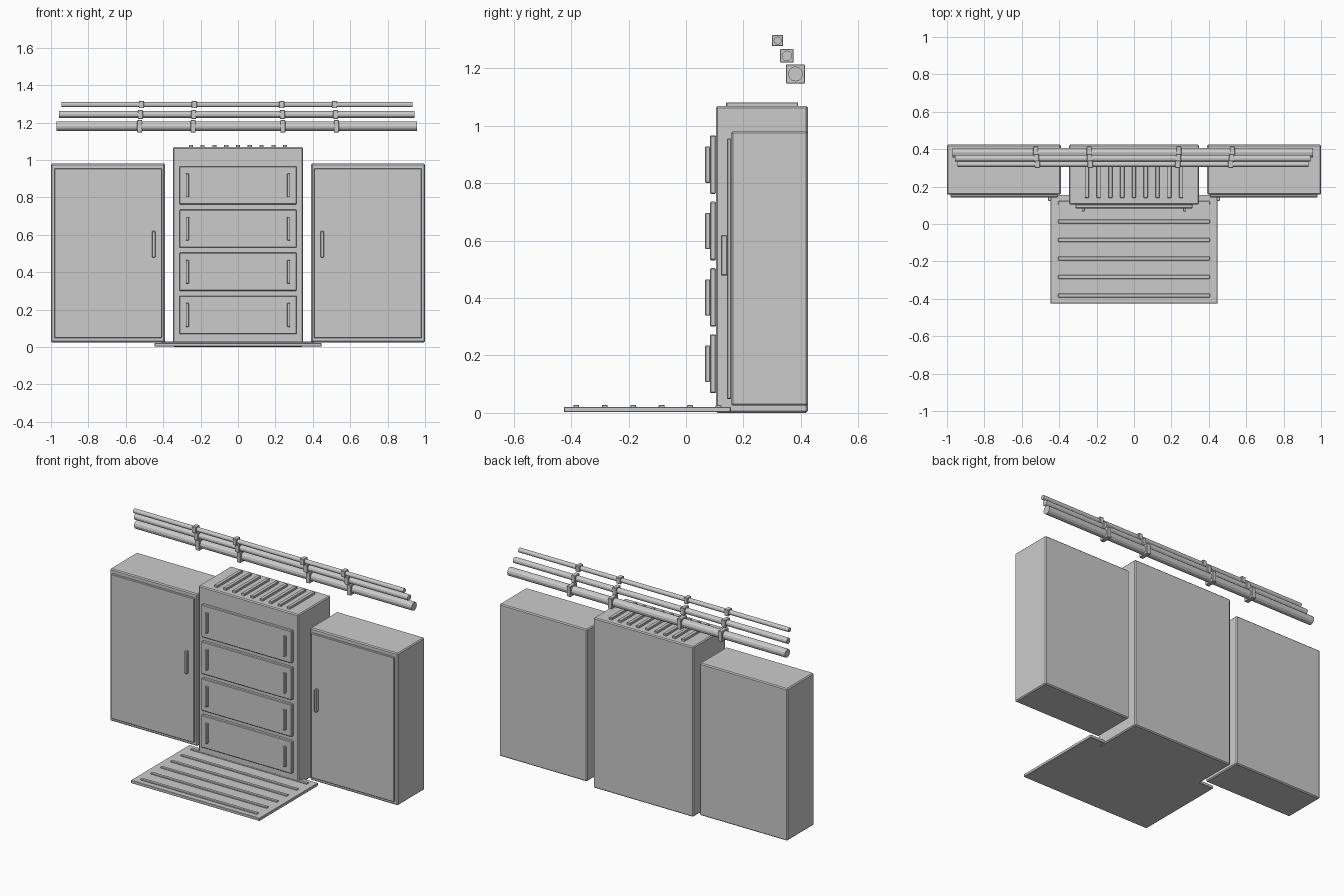
import bpy, bmesh, math
from mathutils import Matrix

if "Cube" in bpy.data.objects:
    bpy.data.objects.remove(bpy.data.objects["Cube"])


def finish(name, bm, bevel=0.0):
    me = bpy.data.meshes.new(name)
    bm.to_mesh(me)
    bm.free()
    ob = bpy.data.objects.new(name, me)
    bpy.context.collection.objects.link(ob)
    if bevel:
        mod = ob.modifiers.new("edge_bevel", 'BEVEL')
        mod.width = bevel
        mod.segments = 1
    return ob


def box(name, x, y, z, bevel=0.0):
    """Box from (min, max) ranges on each axis."""
    bm = bmesh.new()
    bmesh.ops.create_cube(bm, size=1)
    for v in bm.verts:
        for i, (lo, hi) in enumerate((x, y, z)):
            v.co[i] = hi if v.co[i] > 0 else lo
    return finish(name, bm, bevel)


def pipe(name, x0, x1, y, z, r):
    bm = bmesh.new()
    m = Matrix.Translation(((x0 + x1) / 2, y, z)) @ Matrix.Rotation(math.pi / 2, 4, 'Y')
    bmesh.ops.create_cone(bm, cap_ends=True, segments=12, radius1=r, radius2=r,
                          depth=x1 - x0, matrix=m)
    return finish(name, bm)


def span(c, half):
    return (c - half, c + half)


# central cabinet
box("main_cabinet", (-0.347, 0.347), (0.104, 0.424), (0.0, 1.068), 0.006)

# drawers with two upright handles each
for i in range(4):
    zc = 0.171 + 0.231 * i
    box(f"drawer_{i}", (-0.314, 0.314), (0.083, 0.105), span(zc, 0.102), 0.004)
    for side in (-1, 1):
        box(f"drawer_handle_{i}", span(side * 0.271, 0.008), (0.067, 0.084),
            span(zc, 0.063), 0.002)

# vent slats on top
for i in range(9):
    box(f"vent_slat_{i}", span(-0.252 + 0.063 * i, 0.011), (0.14, 0.39), (1.066, 1.081), 0.002)

# side cabinets with door and handle
for side, label in ((-1, "left"), (1, "right")):
    def mirrored(a, b):
        return tuple(sorted((side * a, side * b)))
    box(f"{label}_cabinet", mirrored(0.391, 1.0), (0.157, 0.424), (0.025, 0.98), 0.006)
    box(f"{label}_door", mirrored(0.407, 0.982), (0.143, 0.158), (0.048, 0.955), 0.003)
    box(f"{label}_door_handle", mirrored(0.442, 0.459), (0.122, 0.144), (0.478, 0.619), 0.003)

# floor mat with ribs
box("floor_mat", (-0.447, 0.447), (-0.425, 0.156), (0.003, 0.021), 0.002)
for i in range(6):
    box(f"mat_rib_{i}", (-0.405, 0.405), span(-0.382 + 0.099 * i, 0.01), (0.019, 0.028), 0.002)

# overhead pipes with square clamps
pipes = (  # x range, y, z, radius, clamp half size, clamp positions
    (-0.971, 0.957, 0.381, 1.18, 0.026, 0.033, (0.526, 0.24)),
    (-0.957, 0.944, 0.351, 1.243, 0.018, 0.0235, (0.522, 0.237)),
    (-0.944, 0.933, 0.319, 1.296, 0.014, 0.0195, (0.517, 0.234)),
)
for i, (x0, x1, y, z, r, half, clamps) in enumerate(pipes):
    pipe(f"pipe_{i}", x0, x1, y, z, r)
    for c in clamps:
        for side in (-1, 1):
            box(f"pipe_clamp_{i}", span(side * c, 0.0135), span(y, half), span(z, half), 0.002)
